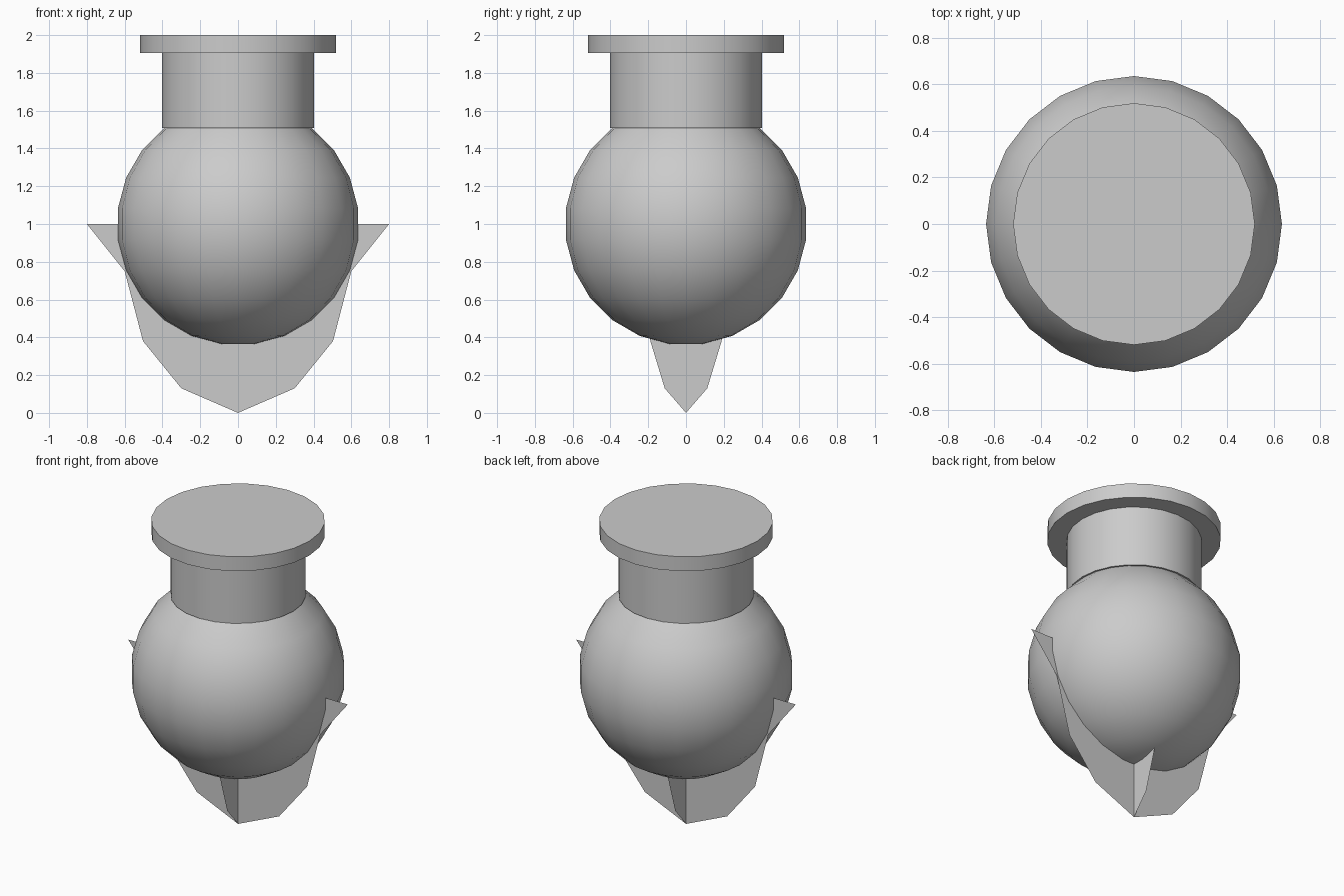
import bpy, bmesh
from math import sin, cos, radians, pi

if "Cube" in bpy.data.objects:
    bpy.data.objects.remove(bpy.data.objects["Cube"])

SIDES = 24


def finish(name, bm, smooth=True):
    bmesh.ops.recalc_face_normals(bm, faces=bm.faces)
    mesh = bpy.data.meshes.new(name)
    bm.to_mesh(mesh)
    bm.free()
    ob = bpy.data.objects.new(name, mesh)
    bpy.context.collection.objects.link(ob)
    if smooth:
        bpy.ops.object.select_all(action='DESELECT')
        bpy.context.view_layer.objects.active = ob
        ob.select_set(True)
        bpy.ops.object.shade_smooth_by_angle(angle=radians(35))
    return ob


def lathe(name, profile):
    """Revolve (radius, z) points around z and close both ends."""
    bm = bmesh.new()
    rings = [[bm.verts.new((r * cos(2 * pi * i / SIDES), r * sin(2 * pi * i / SIDES), z))
              for i in range(SIDES)] for r, z in profile]
    for a, b in zip(rings, rings[1:]):
        for i in range(SIDES):
            j = (i + 1) % SIDES
            bm.faces.new((a[i], a[j], b[j], b[i]))
    bm.faces.new(rings[0])
    bm.faces.new(rings[-1])
    return finish(name, bm)


# Round flask body, flat at the bottom, open towards the neck
R = 0.641
angles = [radians(7.5 + 15 * k) for k in range(10)]
lathe("bulb", [(R * sin(a), 1 - R * cos(a)) for a in angles])

# Neck and stopper disc
lathe("neck", [(0.403, 1.507), (0.403, 1.905)])
lathe("cap", [(0.519, 1.905), (0.519, 2.0)])

# Two crossing flat plates under the body: wide along x, narrow along y
half = [(0.30, 0.13), (0.503, 0.38), (0.60, 0.75), (0.80, 1.0)]


def plate(name, direction, width):
    bm = bmesh.new()
    outline = [(0, 0)] + half + [(-s, z) for s, z in reversed(half)]
    bm.faces.new([bm.verts.new((s * width * direction[0], s * width * direction[1], z))
                  for s, z in outline])
    return finish(name, bm, smooth=False)


plate("wide_fin", (1, 0), 1.0)
plate("narrow_fin", (0, 1), 0.375)
